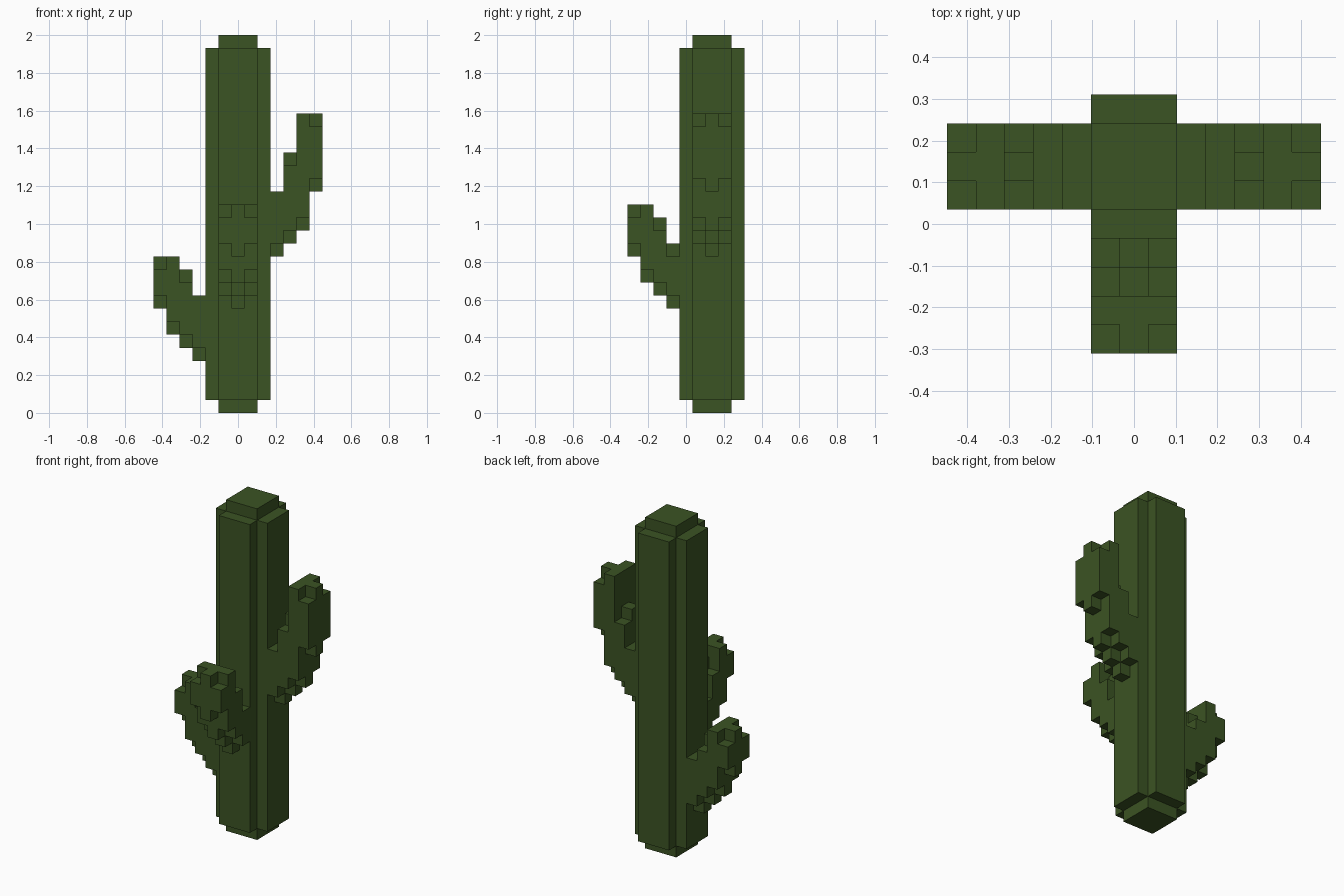
import bpy, bmesh
from mathutils import Vector

if "Cube" in bpy.data.objects:
    bpy.data.objects.remove(bpy.data.objects["Cube"])

V = 2 / 29                      # edge of one block
OFFSET = Vector((0, 2, 0.5))    # trunk sits behind the centre

green = bpy.data.materials.new("cactus_green")
color = (0.044, 0.087, 0.017, 1)
green.diffuse_color = color
green.use_nodes = True
bsdf = green.node_tree.nodes["Principled BSDF"]
bsdf.inputs["Base Color"].default_value = color
bsdf.inputs["Roughness"].default_value = 0.9


def trunk_cells():
    """Ribbed trunk: square core with a shorter slab on each side."""
    cells = set()
    for x in range(-2, 3):
        for y in range(-2, 3):
            if abs(x) == 2 and abs(y) == 2:
                continue
            cut = 1 if max(abs(x), abs(y)) == 2 else 0
            cells |= {(x, y, z) for z in range(cut, 29 - cut)}
    return cells


def arm_cells(direction, base, columns, tapered_tops):
    """Stepped arm: each column is (bottom, top); the outer layers are trimmed."""
    dx, dy = direction
    cells = set()
    for step, (low, high) in enumerate(columns):
        for side in (-1, 0, 1):
            bottom = low + abs(side)
            top = high - (abs(side) if step in tapered_tops else 0)
            x = dx * (3 + step) + dy * side
            y = dy * (3 + step) + dx * side
            cells |= {(x, y, base + z) for z in range(bottom, top)}
    return cells


def build(name, cells, solid):
    """Skin the exposed block sides and merge the flat areas."""
    bm = bmesh.new()
    for cell in cells:
        for axis in range(3):
            for sign in (-1, 1):
                n = Vector((0, 0, 0))
                n[axis] = sign
                if tuple(int(a + b) for a, b in zip(cell, n)) in solid:
                    continue
                u = Vector((0, 0, 0))
                u[(axis + 1) % 3] = 1
                w = n.cross(u)
                mid = Vector(cell) + OFFSET + n / 2
                corners = (-u - w, u - w, u + w, w - u)
                bm.faces.new([bm.verts.new((mid + c / 2) * V) for c in corners])
    bmesh.ops.remove_doubles(bm, verts=bm.verts, dist=V / 100)
    bmesh.ops.dissolve_limit(bm, angle_limit=0.01, verts=bm.verts, edges=bm.edges)
    mesh = bpy.data.meshes.new(name)
    bm.to_mesh(mesh)
    bm.free()
    mesh.materials.append(green)
    bpy.context.collection.objects.link(bpy.data.objects.new(name, mesh))


short_arm = [(0, 5), (1, 7), (2, 8), (4, 8)]
tall_arm = [(0, 5), (1, 8), (2, 11), (5, 11)]

parts = {
    "trunk": trunk_cells(),
    "right_arm": arm_cells((-1, 0), 4, short_arm, (1, 3)),
    "front_arm": arm_cells((0, -1), 8, short_arm, (0, 1, 3)),
    "left_arm": arm_cells((1, 0), 12, tall_arm, (1, 3)),
}
solid = set().union(*parts.values())
for part, cells in parts.items():
    build(part, cells, solid)
